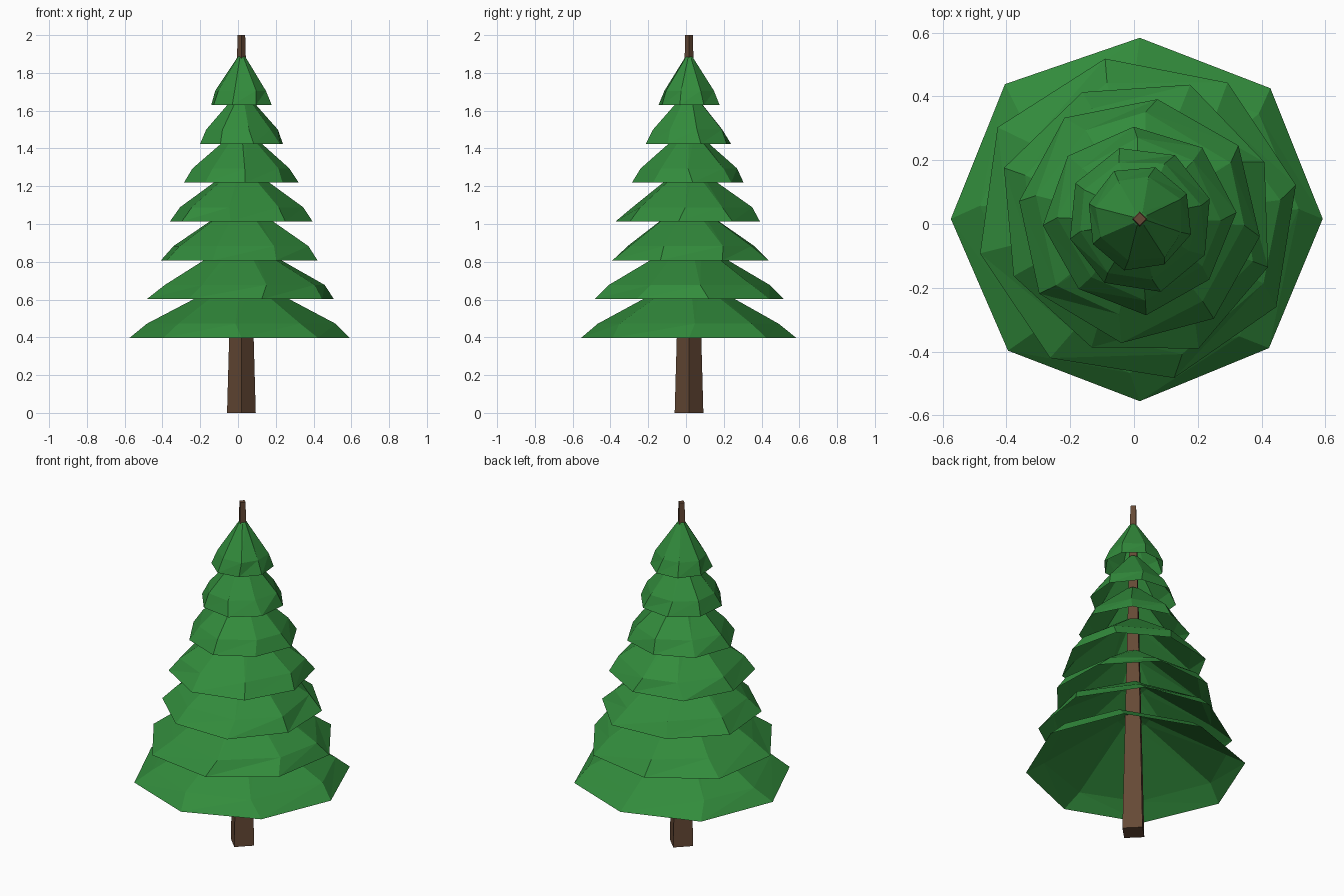
import bpy, bmesh, math, random

if "Cube" in bpy.data.objects:
    bpy.data.objects.remove(bpy.data.objects["Cube"], do_unlink=True)

random.seed(4)
AXIS = (0.018, 0.016)   # the trunk stands slightly off centre
SIDES = 8


def make_material(name, colour):
    mat = bpy.data.materials.new(name)
    mat.use_nodes = True
    mat.diffuse_color = colour
    mat.node_tree.nodes["Principled BSDF"].inputs["Base Color"].default_value = colour
    return mat


def make_object(name, bm, mat):
    mesh = bpy.data.meshes.new(name)
    bm.to_mesh(mesh)
    bm.free()
    mesh.materials.append(mat)
    obj = bpy.data.objects.new(name, mesh)
    bpy.context.collection.objects.link(obj)
    return obj


def add_ring(bm, radius, z, turn, wobble=0.0, swing=0.0):
    ring = []
    for i in range(SIDES):
        r = radius * (1 + random.uniform(-wobble, wobble))
        a = turn + math.tau * i / SIDES + random.uniform(-swing, swing)
        ring.append(bm.verts.new((AXIS[0] + r * math.cos(a), AXIS[1] + r * math.sin(a), z)))
    return ring


green = make_material("needle green", (0.032, 0.26, 0.045, 1))
brown = make_material("bark brown", (0.13, 0.066, 0.036, 1))

# Tapered four-sided trunk, corner to the front
bm = bmesh.new()
bmesh.ops.create_cone(bm, cap_ends=True, segments=4, radius1=0.076, radius2=0.02, depth=2)
for v in bm.verts:
    v.co.x += AXIS[0]
    v.co.y += AXIS[1]
    v.co.z += 1
trunk = make_object("trunk", bm, brown)
# Corners must lie on the x and y axes
corner = trunk.data.vertices[0].co
if abs(corner.x - AXIS[0]) > 0.01 and abs(corner.y - AXIS[1]) > 0.01:
    for v in trunk.data.vertices:
        dx, dy = v.co.x - AXIS[0], v.co.y - AXIS[1]
        s = math.sqrt(0.5)
        v.co.x, v.co.y = AXIS[0] + s * (dx - dy), AXIS[1] + s * (dx + dy)

# Hollow skirts of branches, each turned a little from the one below
for k, radius in enumerate((0.583, 0.515, 0.442, 0.386, 0.298, 0.231, 0.166)):
    bm = bmesh.new()
    z = 0.397 + 0.2055 * k
    height = 0.32 - 0.008 * k
    turn = math.radians(12.2 * k)
    rings = [
        add_ring(bm, radius, z, turn, 0.03),
        add_ring(bm, radius * 0.83, z + 0.075, turn, 0.05, 0.1),
        add_ring(bm, radius * 0.14, z + height * 0.92, turn, 0.05, 0.1),
    ]
    tip = bm.verts.new((*AXIS, z + height))
    for i in range(SIDES):
        j = (i + 1) % SIDES
        for low, high in zip(rings, rings[1:]):
            bm.faces.new((low[i], low[j], high[j]))
            bm.faces.new((low[i], high[j], high[i]))
        bm.faces.new((rings[-1][i], rings[-1][j], tip))
    make_object(f"branch_skirt_{k + 1}", bm, green)
